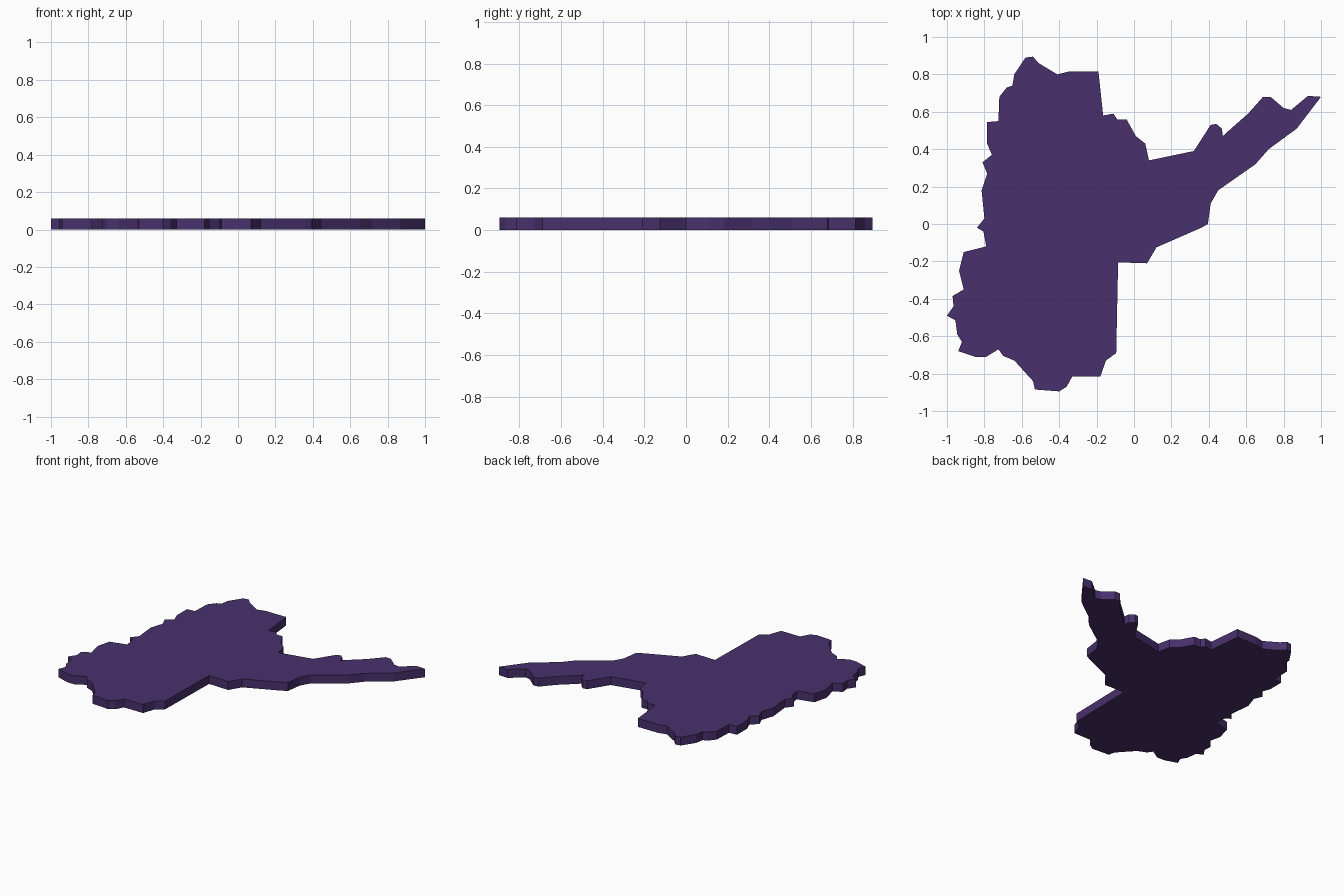
import bpy, bmesh

THICK = 0.06

# Outline of the slab seen from above, clockwise from the top peak
outline = [
    (-0.58, 0.89), (-0.54, 0.895), (-0.51, 0.86), (-0.41, 0.80), (-0.35, 0.815),
    (-0.19, 0.815), (-0.165, 0.58), (-0.11, 0.59), (-0.09, 0.56), (-0.04, 0.56),
    (0.01, 0.47), (0.06, 0.43), (0.08, 0.34), (0.32, 0.39), (0.41, 0.53),
    (0.44, 0.535), (0.47, 0.51), (0.475, 0.47), (0.53, 0.52), (0.61, 0.59),
    (0.69, 0.68), (0.73, 0.68), (0.80, 0.62), (0.84, 0.61), (0.93, 0.685),
    (1.0, 0.68), (0.87, 0.51), (0.72, 0.40), (0.65, 0.32), (0.45, 0.18),
    (0.41, 0.11), (0.395, 0.0), (0.36, -0.02), (0.12, -0.125), (0.07, -0.21),
    (-0.085, -0.205), (-0.095, -0.69), (-0.15, -0.73), (-0.18, -0.815),
    (-0.33, -0.815), (-0.36, -0.87), (-0.40, -0.895), (-0.53, -0.885),
    (-0.54, -0.84), (-0.64, -0.73), (-0.70, -0.705), (-0.725, -0.67),
    (-0.79, -0.71), (-0.85, -0.71), (-0.94, -0.68), (-0.92, -0.63),
    (-0.945, -0.59), (-0.955, -0.515), (-1.0, -0.49), (-0.965, -0.44),
    (-0.97, -0.385), (-0.91, -0.35), (-0.935, -0.25), (-0.91, -0.15),
    (-0.79, -0.12), (-0.805, -0.04), (-0.84, -0.02), (-0.80, 0.03),
    (-0.815, 0.18), (-0.785, 0.27), (-0.81, 0.33), (-0.76, 0.37),
    (-0.785, 0.43), (-0.785, 0.545), (-0.725, 0.55), (-0.72, 0.68),
    (-0.68, 0.73), (-0.65, 0.74), (-0.64, 0.80),
]

# Flat slab: fill the outline, then extrude upwards
bm = bmesh.new()
face = bm.faces.new([bm.verts.new((x, y, 0)) for x, y in outline])
extruded = bmesh.ops.extrude_face_region(bm, geom=[face], use_keep_orig=True)
top = [v for v in extruded["geom"] if isinstance(v, bmesh.types.BMVert)]
bmesh.ops.translate(bm, verts=top, vec=(0, 0, THICK))
bmesh.ops.recalc_face_normals(bm, faces=bm.faces)

mesh = bpy.data.meshes.new("region_slab")
bm.to_mesh(mesh)
bm.free()
slab = bpy.data.objects.new("region_slab", mesh)
bpy.context.collection.objects.link(slab)

# Purple material
purple = bpy.data.materials.new("purple")
purple.diffuse_color = (0.065, 0.03, 0.15, 1)
mesh.materials.append(purple)
